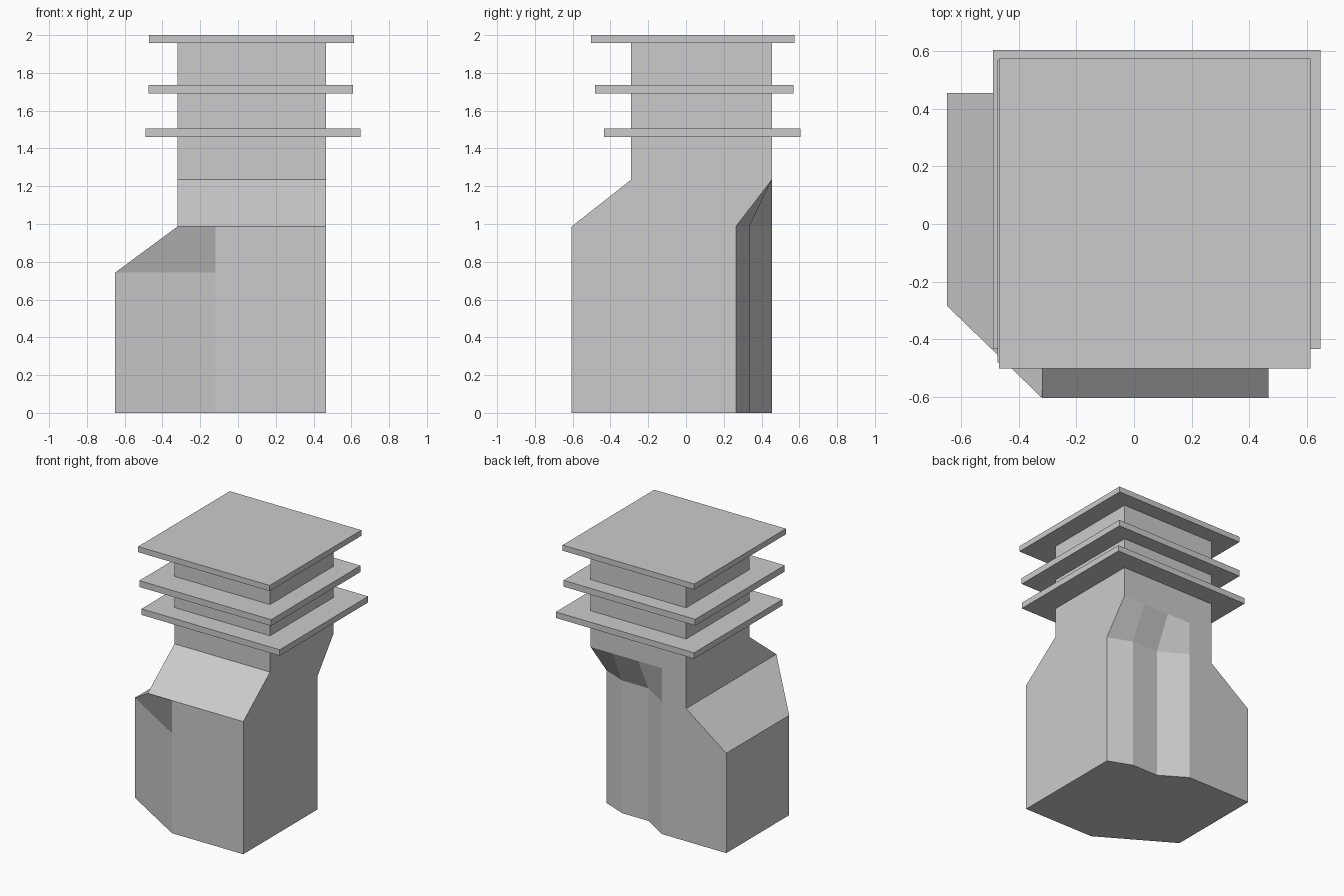
import bpy, bmesh

if "Cube" in bpy.data.objects:
    bpy.data.objects.remove(bpy.data.objects["Cube"])

# Shaft extents and the heights where the walls lean in
X0, X1, Y0, Y1 = -0.32, 0.467, -0.29, 0.455
LOW, MID, HIGH, TOP = 0.743, 0.987, 1.235, 2.0


def finish(bm, name):
    bmesh.ops.remove_doubles(bm, verts=bm.verts, dist=0.0005)
    bmesh.ops.recalc_face_normals(bm, faces=bm.faces)
    mesh = bpy.data.meshes.new(name)
    bm.to_mesh(mesh)
    bm.free()
    obj = bpy.data.objects.new(name, mesh)
    bpy.context.collection.objects.link(obj)
    return obj


def box(name, x0, x1, y0, y1, z0, z1):
    bm = bmesh.new()
    bmesh.ops.create_cube(bm, size=1)
    for v in bm.verts:
        v.co = (x1 if v.co.x > 0 else x0,
                y1 if v.co.y > 0 else y0,
                z1 if v.co.z > 0 else z0)
    return finish(bm, name)


# Chimney base: footprint walls, then sloped shoulders up to the shaft
plan = [(-0.65, -0.285), (-0.12, -0.605), (X1, -0.605), (X1, 0.265),
        (0.29, 0.335), (0.075, 0.335), (-0.12, Y1), (-0.65, Y1)]
bm = bmesh.new()


def face(*points):
    bm.faces.new([bm.verts.new(p) for p in points])


def p(i, z):
    return (*plan[i], z)


front_left = (X0, -0.605, MID)
back_left = (X0, Y1, MID)
ring_fl, ring_fr = (X0, Y0, HIGH), (X1, Y0, HIGH)
ring_br, ring_bl = (X1, Y1, HIGH), (X0, Y1, HIGH)

face(*[p(i, 0) for i in range(8)])
# left wall, chamfer and front wall
face(p(7, 0), p(0, 0), p(0, LOW), p(7, LOW))
face(p(0, 0), p(1, 0), p(1, LOW), p(0, LOW))
face(p(1, 0), p(2, 0), p(2, MID), p(1, MID), p(1, LOW))
# overhang above the chamfer
face(p(0, LOW), p(1, LOW), p(1, MID), front_left)
# left and front shoulders
face(p(7, LOW), p(0, LOW), front_left, back_left)
face(front_left, p(1, MID), p(2, MID), ring_fr, ring_fl)
face(back_left, front_left, ring_fl, ring_bl)
# right wall
face(p(2, 0), p(3, 0), p(3, MID), ring_br, ring_fr, p(2, MID))
# recessed back walls and the overhangs above them
for i in (3, 4, 5):
    face(p(i, 0), p(i + 1, 0), p(i + 1, MID), p(i, MID))
    face(p(i, MID), p(i + 1, MID),
         (plan[i + 1][0], Y1, HIGH), (plan[i][0], Y1, HIGH))
# flat back wall
face(p(6, 0), p(7, 0), p(7, LOW), back_left, ring_bl,
     (plan[6][0], Y1, HIGH), p(6, MID))
finish(bm, "chimney_base")

# Shaft and the three projecting slabs
box("chimney_shaft", X0, X1, Y0, Y1, HIGH, TOP - 0.02)
box("lower_slab", -0.49, 0.648, -0.435, 0.605, 1.46, 1.505)
box("middle_slab", -0.475, 0.61, -0.482, 0.57, 1.69, 1.737)
box("top_slab", -0.47, 0.613, -0.503, 0.575, 1.958, TOP)
